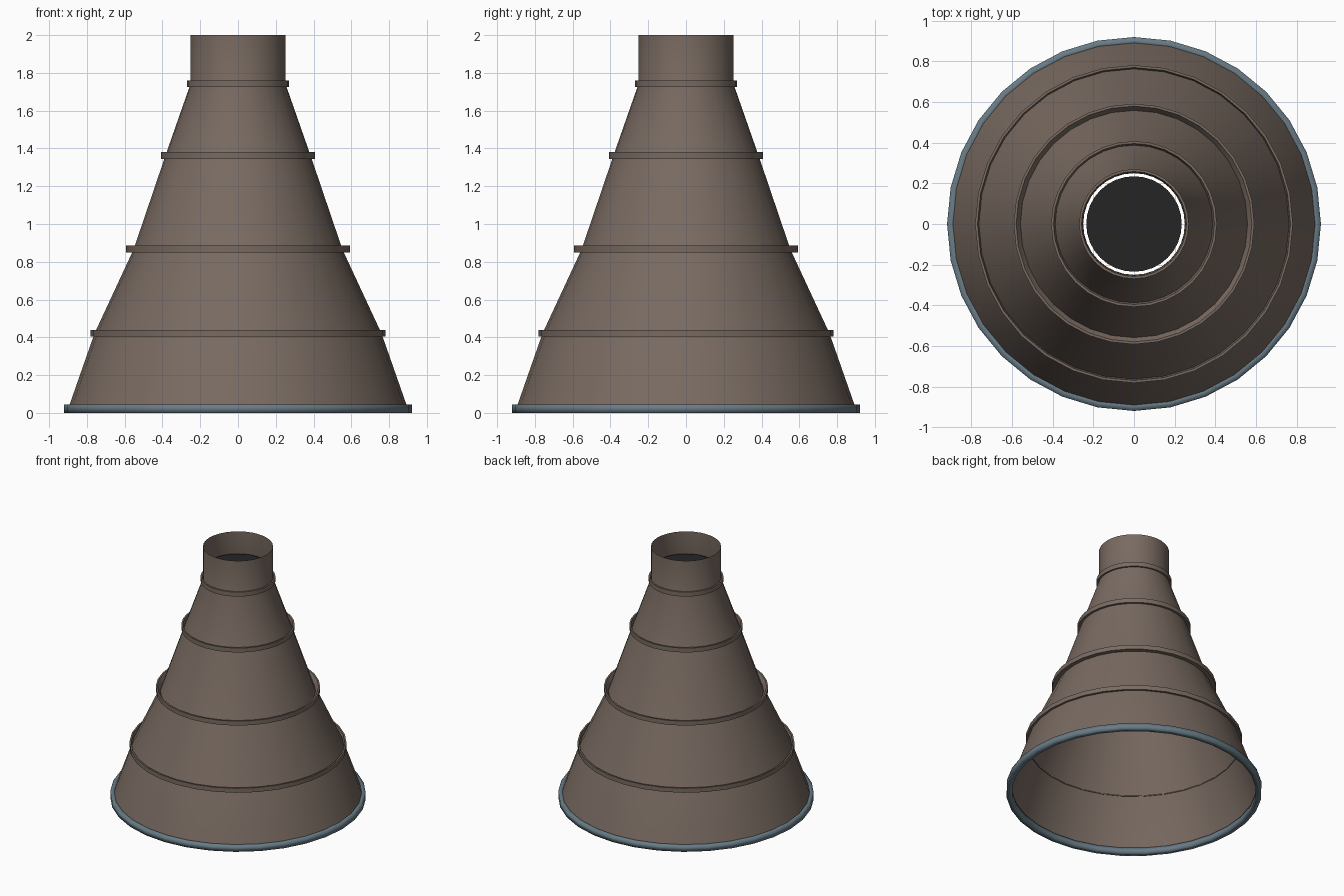
import bpy
import bmesh
import math

if "Cube" in bpy.data.objects:
    bpy.data.objects.remove(bpy.data.objects["Cube"], do_unlink=True)

SIDES = 32


def make_material(name, rgb):
    mat = bpy.data.materials.new(name)
    mat.use_nodes = True
    mat.diffuse_color = (*rgb, 1)
    mat.node_tree.nodes["Principled BSDF"].inputs["Base Color"].default_value = (*rgb, 1)
    return mat


def lathe(name, profile, mat, closed=False, angle=30):
    """Spin a (radius, z) profile around the vertical axis."""
    bm = bmesh.new()
    rings = []
    for r, z in profile:
        ring = []
        for i in range(SIDES):
            a = 2 * math.pi * i / SIDES
            ring.append(bm.verts.new((r * math.cos(a), r * math.sin(a), z)))
        rings.append(ring)
    pairs = list(zip(rings, rings[1:]))
    if closed:
        pairs.append((rings[-1], rings[0]))
    for low, high in pairs:
        for i in range(SIDES):
            j = (i + 1) % SIDES
            bm.faces.new((low[i], low[j], high[j], high[i]))
    return finish(name, bm, mat, angle)


def finish(name, bm, mat, angle):
    mesh = bpy.data.meshes.new(name)
    bm.to_mesh(mesh)
    bm.free()
    mesh.materials.append(mat)
    obj = bpy.data.objects.new(name, mesh)
    bpy.context.collection.objects.link(obj)
    bpy.ops.object.select_all(action="DESELECT")
    obj.select_set(True)
    bpy.context.view_layer.objects.active = obj
    bpy.ops.object.shade_smooth_by_angle(angle=math.radians(angle))
    return obj


brown = make_material("warm_brown_metal", (0.19, 0.145, 0.12))
steel = make_material("blue_grey_steel", (0.14, 0.2, 0.24))
dark = make_material("dark_soot", (0.018, 0.018, 0.018))

# Thin conical shell, open at both ends, ending in a straight neck
lathe("cone_shell", [(0.9, 0.02), (0.76, 0.42), (0.553, 0.865),
                     (0.385, 1.36), (0.252, 1.74), (0.252, 2.0)], brown)

# Raised bands over the seams: name, outer radius, radius at the shell, base height
bands = [("lower_band", 0.782, 0.762, 0.405),
         ("middle_band", 0.592, 0.558, 0.85),
         ("upper_band", 0.408, 0.386, 1.345),
         ("neck_band", 0.27, 0.25, 1.725)]
for name, outer, inner, z in bands:
    top = z + 0.035
    lathe(name, [(inner, z), (outer, z), (outer, top), (outer - 0.012, top)],
          brown, closed=True)

# Softly shaded rim around the wide mouth
lathe("base_rim", [(0.88, 0), (0.92, 0), (0.92, 0.045), (0.88, 0.045)],
      steel, closed=True, angle=120)

# Dark plate held inside the neck with a slim gap around it
bm = bmesh.new()
bmesh.ops.create_circle(bm, cap_ends=True, segments=SIDES, radius=0.235)
plate = finish("neck_plate", bm, dark, 30)
plate.location.z = 1.83
